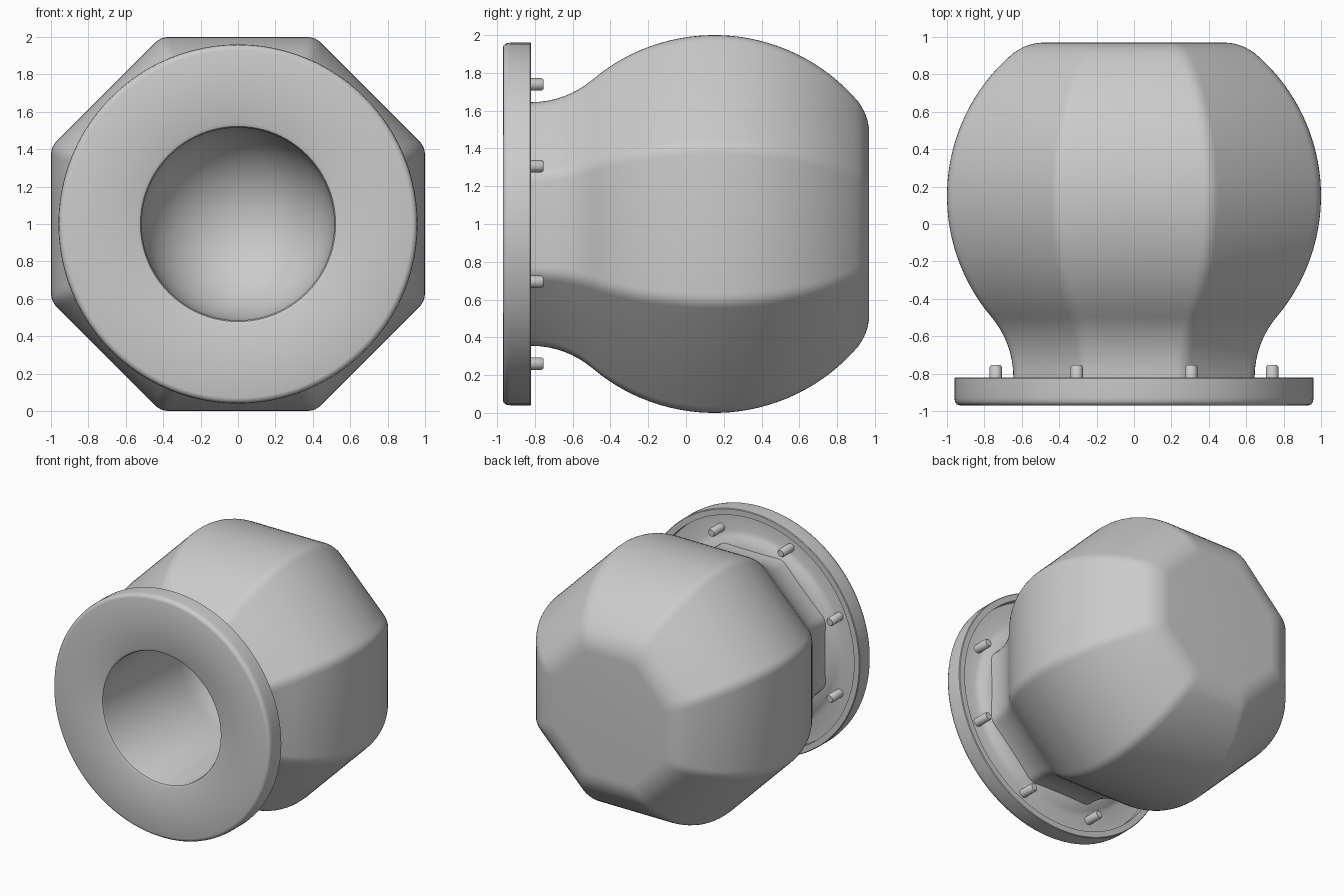
import bpy, bmesh, math
from mathutils import Vector

cube = bpy.data.objects.get("Cube")
if cube:
    bpy.data.objects.remove(cube)

grey = bpy.data.materials.new("light_grey")
grey.use_nodes = True
colour = (0.6, 0.6, 0.6, 1)
grey.diffuse_color = colour
grey.node_tree.nodes["Principled BSDF"].inputs["Base Color"].default_value = colour


def circle_ring(radius, count=96):
    return [(radius * math.cos(math.tau * i / count), radius * math.sin(math.tau * i / count))
            for i in range(count)]


def octagon_ring(apothem, cut=0.045, steps=4):
    """Octagon with flats on the axes and softly rounded corners."""
    corners = [Vector((math.cos(a), math.sin(a))) * apothem / math.cos(math.pi / 8)
               for a in (math.pi / 8 + k * math.pi / 4 for k in range(8))]
    points = []
    for k, c in enumerate(corners):
        a = c + (corners[k - 1] - c).normalized() * cut
        b = c + (corners[(k + 1) % 8] - c).normalized() * cut
        for s in range(steps + 1):
            t = s / steps
            points.append(a * (1 - t) ** 2 + c * 2 * t * (1 - t) + b * t * t)
    return points


def loft(name, profile, ring, cap_start=False, cap_end=False, closed=False, centre=(0, 1)):
    """Sweep ring sections along y; profile holds (radius, y) pairs."""
    bm = bmesh.new()
    rings = [[bm.verts.new((centre[0] + x, y, centre[1] + z)) for x, z in ring(r)]
             for r, y in profile]
    n = len(rings[0])
    pairs = list(zip(rings, rings[1:]))
    if closed:
        pairs.append((rings[-1], rings[0]))
    for lower, upper in pairs:
        for i in range(n):
            j = (i + 1) % n
            bm.faces.new((lower[i], upper[i], upper[j], lower[j]))
    if cap_start:
        bm.faces.new(rings[0])
    if cap_end:
        bm.faces.new(rings[-1][::-1])
    bmesh.ops.recalc_face_normals(bm, faces=bm.faces)
    mesh = bpy.data.meshes.new(name)
    bm.to_mesh(mesh)
    bm.free()
    mesh.materials.append(grey)
    obj = bpy.data.objects.new(name, mesh)
    bpy.context.collection.objects.link(obj)
    bpy.ops.object.select_all(action='DESELECT')
    obj.select_set(True)
    bpy.context.view_layer.objects.active = obj
    bpy.ops.object.shade_smooth_by_angle(angle=math.radians(40))
    return obj


def arc(cy, cr, radius, start, end, steps):
    """Profile arc; angles in degrees from the +y axis."""
    angles = [math.radians(start + (end - start) * i / steps) for i in range(steps + 1)]
    return [(cr + radius * math.sin(a), cy + radius * math.cos(a)) for a in angles]


# Octagonal bulb: neck fillet, round belly, softened back edge
neck = arc(-0.82, 1.148, 0.503, -90, -49.8, 8)
belly = arc(0.15, 0, 1.0, 130.2, 40.5, 30)[1:]
p0, p1, p2 = Vector(belly[-1]), Vector((0.57, 0.97)), Vector((0.48, 0.97))
edge = [tuple(p0 * (1 - t) ** 2 + p1 * 2 * t * (1 - t) + p2 * t * t)
        for t in (i / 6 for i in range(1, 7))]
loft("bulb_body", [(0.645, -0.88)] + neck + belly + edge, octagon_ring, cap_end=True)

# Round flange with a recessed back, running into the domed bore
dome = arc(0, 0, 0.515, 2, 90, 16)
rim = [(0.515, -0.945), (0.522, -0.962), (0.54, -0.97), (0.93, -0.97), (0.947, -0.965),
       (0.957, -0.95), (0.96, -0.93), (0.96, -0.825), (0.955, -0.82)]
recess = [(0.91, -0.82), (0.91, -0.88), (0.77, -0.88), (0.73, -0.865), (0.7, -0.84), (0.64, -0.83)]
loft("flange_and_bore", dome + rim + recess, circle_ring, cap_start=True)

# Eight studs on the back of the flange
for k in range(8):
    a = math.pi / 8 + k * math.pi / 4
    loft("flange_stud", [(0.033, -0.89), (0.033, -0.765), (0.026, -0.755)],
         lambda r: circle_ring(r, 16), cap_start=True, cap_end=True,
         centre=(0.8 * math.cos(a), 1 + 0.8 * math.sin(a)))
